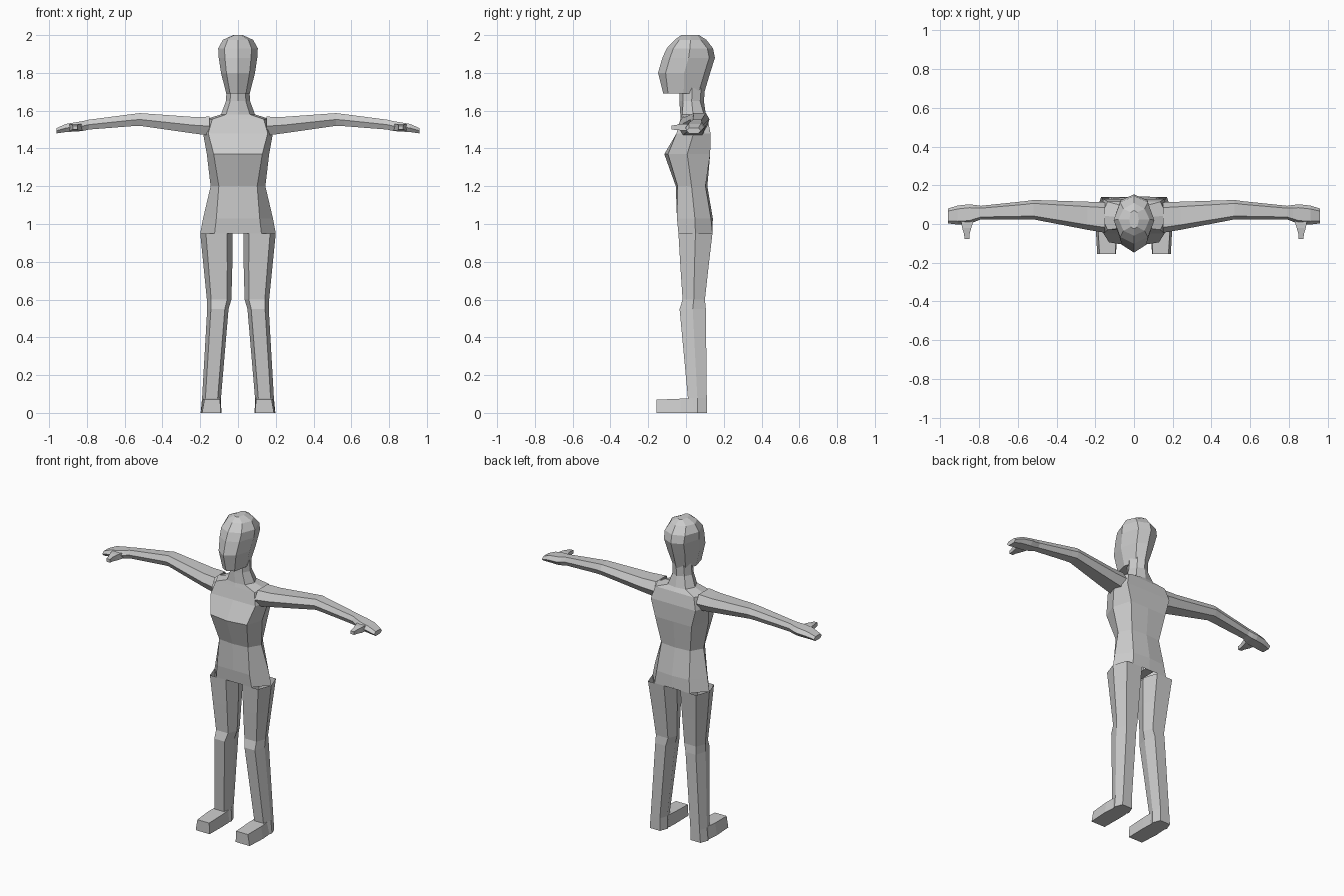
import bpy
import bmesh


def loft(name, rings, start_cap=False, end_cap=False, mirror=False):
    """Skin a row of equal-sized point rings into one flat-shaded object."""
    bm = bmesh.new()
    rows = [[bm.verts.new(p) for p in ring] for ring in rings]
    n = len(rows[0])
    for a, b in zip(rows, rows[1:]):
        for i in range(n):
            j = (i + 1) % n
            bm.faces.new((a[i], a[j], b[j], b[i]))
    if start_cap:
        bm.faces.new(rows[0][::-1])
    if end_cap:
        bm.faces.new(rows[-1])
    bmesh.ops.recalc_face_normals(bm, faces=bm.faces)
    mesh = bpy.data.meshes.new(name)
    bm.to_mesh(mesh)
    bm.free()
    obj = bpy.data.objects.new(name, mesh)
    bpy.context.collection.objects.link(obj)
    if mirror:
        obj.modifiers.new("mirror", 'MIRROR')
    return obj


def octagon(u0, u1, v0, v1, k=0.65, e0=0.0, e1=0.0):
    """Eight-point section: k sets the corner spread, e0/e1 pull corners back."""
    c, h, m = (u0 + u1) / 2, (u1 - u0) / 2, (v0 + v1) / 2
    return [(c, v0), (c + k * h, v0 + e0), (u1, m), (c + k * h, v1 - e1),
            (c, v1), (c - k * h, v1 - e1), (u0, m), (c - k * h, v0 + e0)]


def flat(z, *args):
    return [(u, v, z) for u, v in octagon(*args)]


def side(x, *args):
    return [(x, u, v) for u, v in octagon(*args)]


# torso and neck: height, half width, front, back, corner spread, corner setback
torso = [(0.95, 0.200, -0.040, 0.140, 0.62, 0.00, 0.00),
         (1.03, 0.185, -0.048, 0.142, 0.62, 0.00, 0.01),
         (1.20, 0.145, -0.054, 0.113, 0.70, 0.01, 0.01),
         (1.37, 0.165, -0.115, 0.128, 0.78, 0.02, 0.00),
         (1.48, 0.185, -0.050, 0.130, 0.85, 0.00, 0.00),
         (1.555, 0.170, -0.030, 0.115, 0.80, 0.00, 0.00),
         (1.58, 0.090, -0.030, 0.105, 0.70, 0.01, 0.01),
         (1.65, 0.064, -0.035, 0.095, 0.65, 0.02, 0.02),
         (1.72, 0.060, -0.035, 0.100, 0.65, 0.02, 0.02)]
loft("torso", [flat(z, -w, w, f, b, k, e0, e1) for z, w, f, b, k, e0, e1 in torso])

# crotch strip closing the torso between the legs
loft("crotch", [[(-0.03, y, 0.95), (0.03, y, 0.95), (0, y, 0.957)]
                for y in (-0.04, 0.14)])

# head: height, half width, front, back, front and back corner setback
head = [(1.69, 0.062, -0.120, 0.095, 0.025, 0.03),
        (1.80, 0.090, -0.148, 0.128, 0.040, 0.03),
        (1.88, 0.102, -0.125, 0.153, 0.040, 0.03),
        (1.93, 0.105, -0.102, 0.143, 0.035, 0.03),
        (1.975, 0.080, -0.060, 0.108, 0.025, 0.03),
        (2.00, 0.025, -0.025, 0.070, 0.010, 0.01)]
loft("head", [flat(z, -w, w, f, b, 0.68, e0, e1) for z, w, f, b, e0, e1 in head],
     True, True)

# legs: height, inner x, outer x, front, back
leg = [(0.95, 0.028, 0.200, -0.040, 0.140),
       (0.78, 0.030, 0.183, -0.030, 0.120),
       (0.60, 0.035, 0.165, -0.018, 0.100),
       (0.55, 0.050, 0.163, -0.034, 0.105),
       (0.08, 0.090, 0.190, 0.010, 0.110),
       (0.00, 0.088, 0.198, 0.010, 0.110)]
loft("leg", [flat(*r) for r in leg], False, True, True)

# feet: y, inner x, outer x, top
foot = [(0.04, 0.092, 0.192, 0.078), (-0.03, 0.090, 0.197, 0.075),
        (-0.155, 0.092, 0.190, 0.070)]
loft("foot", [[(a, y, 0), (b, y, 0), (b - 0.012, y, t), (a + 0.003, y, t)]
              for y, a, b, t in foot], False, True, True)

# arms and mitten hands: x, front, back, bottom, top
arm = [(0.15, -0.045, 0.112, 1.468, 1.568),
       (0.24, -0.030, 0.115, 1.480, 1.567),
       (0.52, 0.024, 0.124, 1.520, 1.587),
       (0.56, 0.024, 0.118, 1.518, 1.582),
       (0.79, 0.024, 0.094, 1.500, 1.552),
       (0.82, 0.012, 0.098, 1.493, 1.545),
       (0.85, 0.000, 0.102, 1.490, 1.540),
       (0.91, -0.003, 0.095, 1.487, 1.530),
       (0.96, 0.003, 0.080, 1.480, 1.508)]
loft("arm", [side(*r) for r in arm], False, True, True)

# thumbs: y, inner x, outer x, bottom, top
thumb = [(0.025, 0.825, 0.895, 1.495, 1.530), (-0.02, 0.840, 0.887, 1.495, 1.530),
         (-0.05, 0.848, 0.878, 1.498, 1.525), (-0.078, 0.850, 0.874, 1.500, 1.520)]
loft("thumb", [[(a, y, b), (c, y, b), (c, y, t), (a, y, t)]
               for y, a, c, b, t in thumb], False, True, True)
